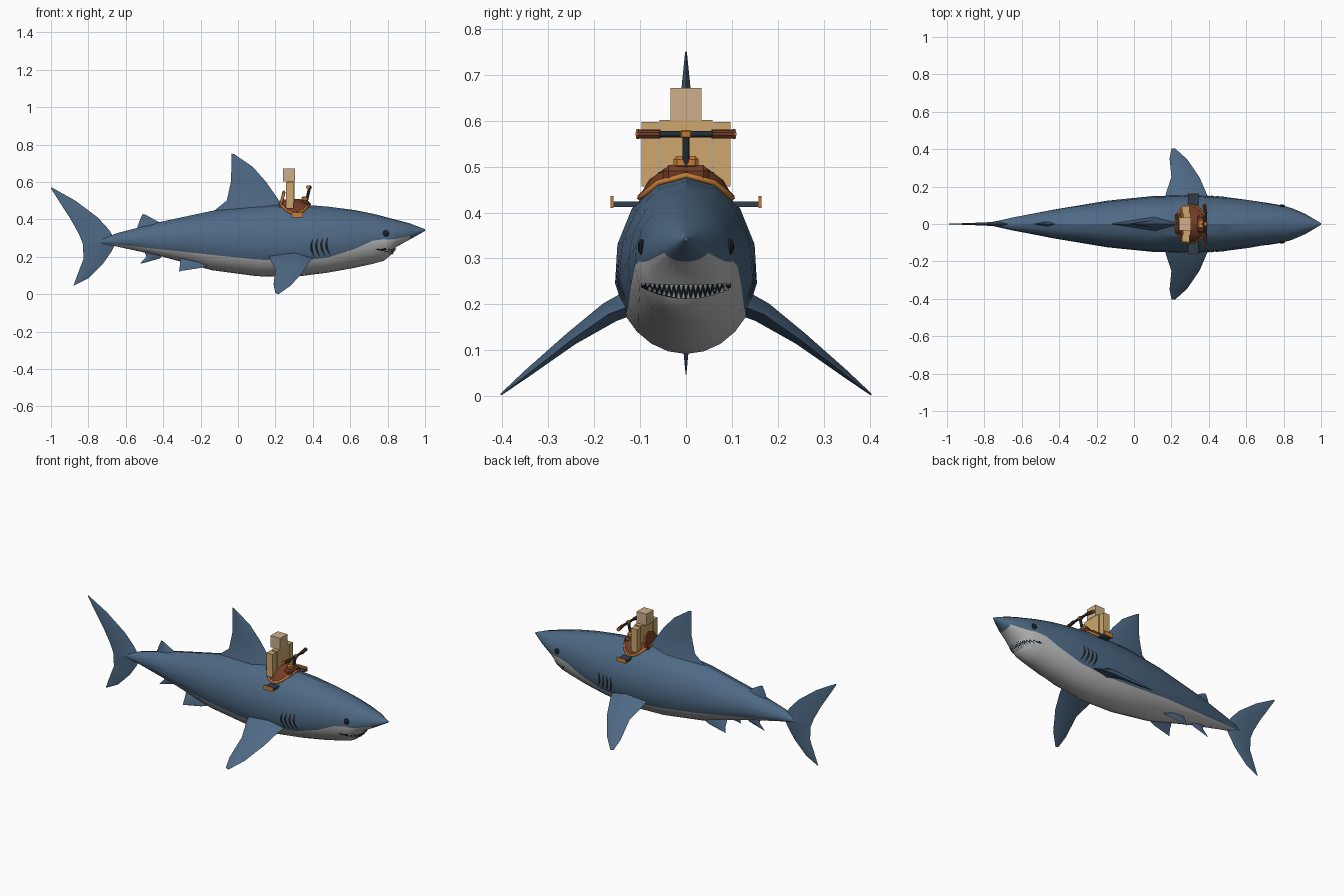
import bpy, bmesh, math
from mathutils import Vector, Matrix
from mathutils.bvhtree import BVHTree

cube = bpy.data.objects.get("Cube")
if cube:
    bpy.data.objects.remove(cube)


def material(name, rgb):
    mat = bpy.data.materials.new(name)
    mat.use_nodes = True
    mat.diffuse_color = (*rgb, 1)
    mat.node_tree.nodes["Principled BSDF"].inputs["Base Color"].default_value = (*rgb, 1)
    return mat


BLUE = material("skin blue", (0.075, 0.14, 0.23))
GREY = material("belly grey", (0.5, 0.5, 0.5))
DARK = material("dark slate", (0.03, 0.05, 0.075))
BLACK = material("mouth black", (0.012, 0.014, 0.018))
WHITE = material("tooth white", (0.62, 0.68, 0.7))
BROWN = material("leather brown", (0.17, 0.045, 0.02))
ORANGE = material("trim orange", (0.55, 0.2, 0.035))
TAN = material("rider tan", (0.62, 0.39, 0.15))
PALE = material("head tan", (0.62, 0.43, 0.26))


def finish(bm, name, *mats):
    """Turn a bmesh into a linked object, smooth except at sharp edges."""
    bmesh.ops.recalc_face_normals(bm, faces=bm.faces)
    mesh = bpy.data.meshes.new(name)
    bm.to_mesh(mesh)
    bm.free()
    obj = bpy.data.objects.new(name, mesh)
    bpy.context.collection.objects.link(obj)
    for mat in mats:
        mesh.materials.append(mat)
    bpy.ops.object.select_all(action="DESELECT")
    obj.select_set(True)
    bpy.context.view_layer.objects.active = obj
    bpy.ops.object.shade_smooth_by_angle(angle=math.radians(28))
    return obj


def loft(bm, rings):
    """Skin closed rings of points and cap both ends; yields (face, column)."""
    rows = [[bm.verts.new(p) for p in ring] for ring in rings]
    n = len(rows[0])
    made = []
    for a, b in zip(rows, rows[1:]):
        for j in range(n):
            k = (j + 1) % n
            made.append((bm.faces.new((a[j], a[k], b[k], b[j])), j))
    bm.faces.new(rows[0])
    bm.faces.new(rows[-1])
    return made


def box(name, mat, low, high, bevel=0.0):
    bm = bmesh.new()
    low, high = Vector(low), Vector(high)
    bmesh.ops.create_cube(bm, size=1, matrix=Matrix.Translation((low + high) / 2)
                          @ Matrix.Diagonal((*(high - low), 1)))
    if bevel:
        bmesh.ops.bevel(bm, geom=bm.edges[:], offset=bevel, segments=1, affect="EDGES")
    return finish(bm, name, mat)


def rod(name, mat, start, end, r1, r2=None, sides=10):
    bm = bmesh.new()
    start, end = Vector(start), Vector(end)
    axis = end - start
    turn = axis.to_track_quat("Z", "Y").to_matrix().to_4x4()
    bmesh.ops.create_cone(bm, cap_ends=True, segments=sides, radius1=r1,
                          radius2=r1 if r2 is None else r2, depth=axis.length,
                          matrix=Matrix.Translation((start + end) / 2) @ turn)
    return finish(bm, name, mat)


# Body: x, top, bottom, widest height, half width, height of the colour line
STATIONS = [
    (-.75, .285, .272, .278, .012, .275), (-.65, .325, .255, .285, .035, .265),
    (-.42, .385, .205, .29, .08, .24), (-.14, .445, .128, .275, .125, .21),
    (.1, .475, .096, .275, .15, .185), (.3, .482, .092, .27, .156, .175),
    (.48, .468, .115, .275, .146, .195), (.62, .45, .14, .285, .127, .24),
    (.72, .43, .162, .295, .112, .285), (.78, .415, .178, .3, .102, .294),
    (.815, .405, .207, .305, .094, .292), (.845, .398, .252, .31, .085, .295),
    (.92, .378, .293, .325, .052, .312), (1, .347, .338, .343, .004, .342)]
UPPER, LOWER = 5, 4


def body_ring(x, top, bottom, mid, width, line):
    split = math.asin((line - mid) / (mid - bottom))
    quarter = math.pi / 2
    angles = [quarter + (split - quarter) * i / UPPER for i in range(UPPER)]
    angles += [split + (-quarter - split) * i / LOWER for i in range(LOWER + 1)]
    half = []
    for a in angles:
        s = math.sin(a)
        height = mid + s * (top - mid if s > 0 else mid - bottom)
        half.append((x, width * max(math.cos(a), 0), height))
    return half + [(px, -py, pz) for px, py, pz in half[-2:0:-1]]


bm = bmesh.new()
for face, column in loft(bm, [body_ring(*s) for s in STATIONS]):
    under = UPPER <= column < UPPER + 2 * LOWER
    face.material_index = int(under and face.calc_center_median().x < .9)
bmesh.ops.recalc_face_normals(bm, faces=bm.faces)
skin = BVHTree.FromBMesh(bm)
finish(bm, "body", BLUE, GREY)


def on_skin(origin, direction, lift):
    """Point on the body hit along a direction, lifted back toward its origin."""
    direction = Vector(direction)
    hit = skin.ray_cast(Vector(origin), direction)[0]
    return hit - direction * lift if hit else None


# Fins: sections of leading point, trailing point and half thickness
def fin(name, sections, normal):
    bm = bmesh.new()
    normal = Vector(normal).normalized()
    rings = []
    for lead, trail, thick in sections:
        lead, trail = Vector(lead), Vector(trail)
        mid = lead.lerp(trail, .4)
        rings.append((lead, mid + normal * thick, trail, mid - normal * thick))
    loft(bm, rings)
    return finish(bm, name, BLUE)


def upright_fin(name, sections, y=0.0):
    fin(name, [((lx, y, lz), (tx, y, tz), t) for lx, lz, tx, tz, t in sections], (0, 1, 0))


upright_fin("dorsal_fin", [
    (.29, .45, -.16, .42, .045), (.22, .5, -.06, .5, .026), (.15, .6, -.038, .6, .015),
    (.08, .68, -.035, .68, .009), (-.02, .748, -.035, .752, .002)])
upright_fin("tail_upper_lobe", [
    (-.65, .28, -.83, .27, .016), (-.69, .345, -.85, .32, .011), (-.75, .41, -.9, .41, .008),
    (-.87, .5, -.93, .455, .005), (-.995, .57, -1, .565, .001)])
upright_fin("tail_lower_lobe", [
    (-.65, .28, -.83, .275, .016), (-.675, .23, -.828, .23, .011), (-.72, .165, -.825, .19, .008),
    (-.8, .085, -.86, .1, .005), (-.865, .052, -.88, .045, .001)])
upright_fin("second_dorsal_fin", [
    (-.4, .375, -.54, .355, .014), (-.45, .4, -.525, .395, .007), (-.495, .425, -.51, .428, .001)])
upright_fin("anal_fin", [
    (-.38, .23, -.5, .23, .012), (-.42, .19, -.49, .2, .007), (-.51, .165, -.525, .162, .001)])

for side, label in ((1, "left"), (-1, "right")):
    fin("pectoral_fin_" + label, [
        ((.41, side * .1, .205), (.16, side * .1, .225), .03),
        ((.385, side * .17, .178), (.17, side * .16, .19), .024),
        ((.35, side * .25, .122), (.2, side * .25, .13), .015),
        ((.285, side * .345, .048), (.19, side * .35, .05), .008),
        ((.22, side * .404, .002), (.2, side * .402, .006), .002)], (0, side * .6, .8))
    fin("pelvic_fin_" + label, [
        ((-.13, side * .05, .16), (-.31, side * .05, .19), .012),
        ((-.2, side * .065, .14), (-.31, side * .065, .16), .007),
        ((-.3, side * .075, .125), (-.315, side * .075, .12), .001)], (0, side, .4))

    # Gill slits: thin strips following the flank
    for slit in range(4):
        bm = bmesh.new()
        rows = []
        for i in range(6):
            u = i / 5
            x = .4 + slit * .027 - .014 * math.sin(u * math.pi) + .012 * u
            z = .295 - .1 * u + .004 * slit
            wide = .001 + .006 * math.sin(u * math.pi)
            rows.append([bm.verts.new(on_skin((x + d, side, z), (0, -side, 0), .003))
                         for d in (-wide, wide)])
        for a, b in zip(rows, rows[1:]):
            bm.faces.new((a[0], a[1], b[1], b[0]))
        finish(bm, f"gill_slit_{label}_{slit + 1}", BLACK)

    # Eye
    bm = bmesh.new()
    spot = on_skin((.79, side, .325), (0, -side, 0), 0)
    bmesh.ops.create_uvsphere(bm, u_segments=12, v_segments=8, radius=1,
                              matrix=Matrix.Translation(spot) @ Matrix.Diagonal((.017, .008, .017, 1)))
    finish(bm, "eye_" + label, BLACK)

    # Foot rest with an upturned end
    box("foot_rest_" + label, DARK, (.288, min(side * .07, side * .16), .412),
        (.345, max(side * .07, side * .16), .424))
    box("foot_rest_end_" + label, ORANGE, (.286, min(side * .158, side * .164), .41),
        (.347, max(side * .158, side * .164), .436))

    # Rider arm and hand grip
    box("rider_arm_" + label, TAN, (.257, min(side * .06, side * .097), .457),
        (.297, max(side * .06, side * .097), .597))
    rod("hand_grip_" + label, BROWN, (.383, side * .056, .571), (.376, side * .104, .571), .01)
    rod("grip_cap_" + label, ORANGE, (.376, side * .103, .571), (.375, side * .107, .571), .011)


# Mouth: dark crescent wrapped round the jaw, with two rows of teeth
def mouth_edges(y):
    bend = (y / .1) ** 2
    return .243 + .004 * bend, .212 + .026 * bend


bm = bmesh.new()
rows = []
for i in range(-10, 11):
    y = i * .0098
    hits = [on_skin((2, y, z), (-1, 0, 0), .004) for z in mouth_edges(y)]
    if all(hits):
        rows.append([bm.verts.new(p) for p in hits])
for a, b in zip(rows, rows[1:]):
    bm.faces.new((a[0], a[1], b[1], b[0]))
finish(bm, "mouth", BLACK)

bm = bmesh.new()
for i in range(-8, 9):
    y = i * .0105
    high, low = mouth_edges(y)
    size = (high - low) * .6
    for root, tip, shift in ((high, high - size, 0), (low, low + size, .005)):
        points = [on_skin((2, y + shift + d, z), (-1, 0, 0), .008)
                  for d, z in ((-.0045, root), (.0045, root), (0, tip))]
        if all(points):
            bm.faces.new([bm.verts.new(p) for p in points])
finish(bm, "teeth", WHITE)

# Saddle: padded disc draped over the back, with a trim cord round its edge
COUNT = 20
bm = bmesh.new()
rings, edge = [], []
for radius, lift in ((1, -.01), (1, .012), (.8, .024), (.45, .028), (.1, .028)):
    ring = []
    for i in range(COUNT):
        a = math.tau * i / COUNT
        ring.append(on_skin((.303 + .08 * radius * math.cos(a), .1 * radius * math.sin(a), 2),
                            (0, 0, -1), lift))
    rings.append(ring)
loft(bm, rings)
finish(bm, "saddle", BROWN)
cord = bpy.data.curves.new("saddle_trim", "CURVE")
cord.dimensions = "3D"
cord.bevel_depth = .007
cord.bevel_resolution = 1
spline = cord.splines.new("POLY")
spline.points.add(COUNT - 1)
spline.use_cyclic_u = True
for point, place in zip(spline.points, rings[1]):
    point.co = (place.x, place.y, place.z - .006, 1)
cord.materials.append(ORANGE)
bpy.context.collection.objects.link(bpy.data.objects.new("saddle_trim", cord))

# Backrest and pommel
rod("backrest", BROWN, (.226, 0, .5), (.242, 0, .496), .052, sides=14)
rod("backrest_trim", ORANGE, (.229, 0, .499), (.236, 0, .497), .057, sides=14)
box("pommel_base", BROWN, (.335, -.05, .46), (.382, .05, .503), .012)
box("pommel", ORANGE, (.34, -.027, .495), (.375, .027, .523), .007)

# Handlebar
rod("steering_post", DARK, (.362, 0, .48), (.383, 0, .571), .008)
rod("handlebar", DARK, (.383, -.06, .571), (.383, .06, .571), .007)
box("handlebar_clamp", ORANGE, (.372, -.012, .562), (.394, .012, .58), .003)

# Rider
box("rider_torso", TAN, (.262, -.058, .46), (.302, .058, .602))
box("rider_head", PALE, (.24, -.034, .602), (.304, .034, .671))
